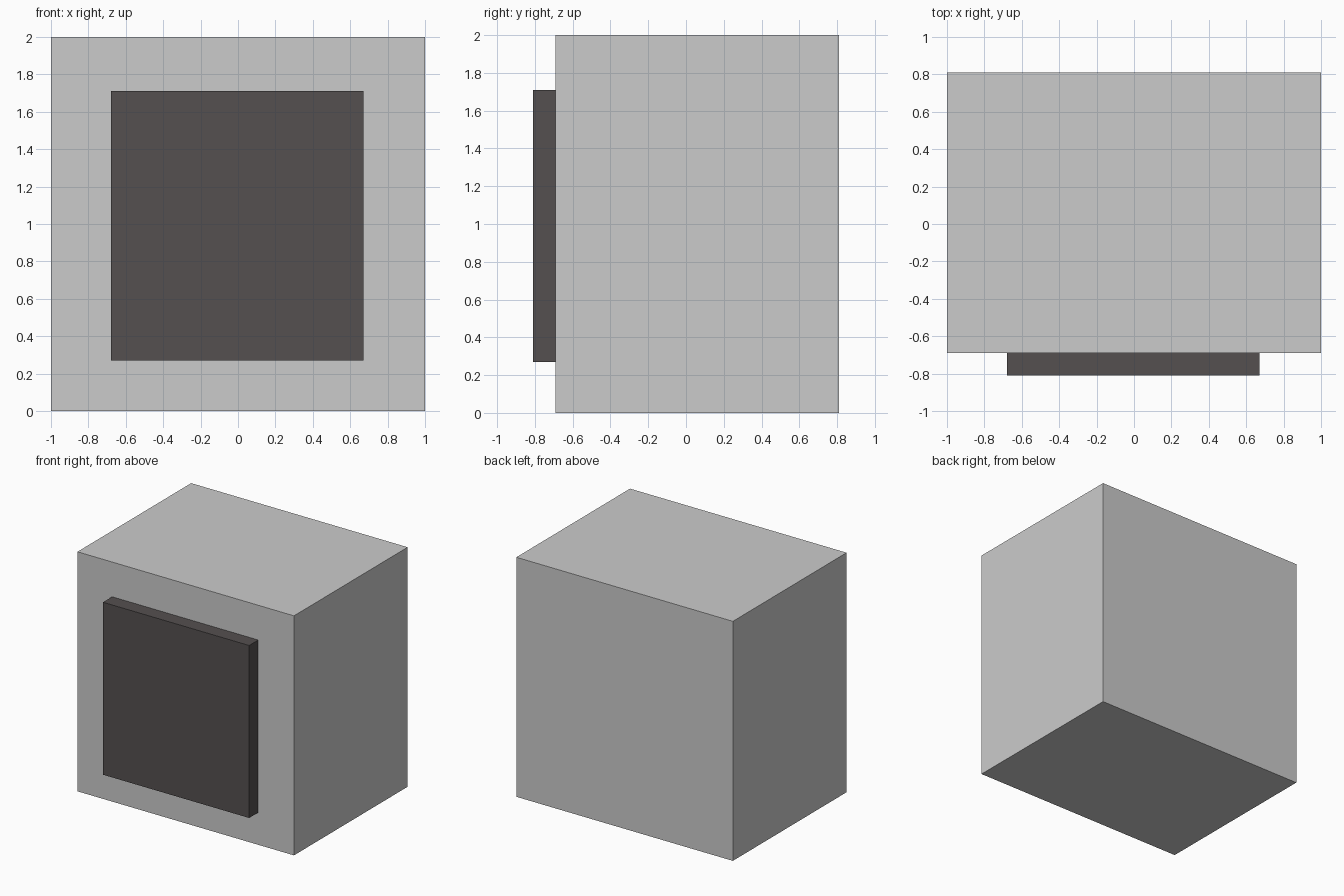
import bpy

if "Cube" in bpy.data.objects:
    bpy.data.objects.remove(bpy.data.objects["Cube"])


def box(name, x, y, z):
    """Add a box spanning the given (min, max) ranges."""
    centre = [(a + b) / 2 for a, b in (x, y, z)]
    bpy.ops.mesh.primitive_cube_add(size=1, location=centre)
    obj = bpy.context.object
    obj.name = name
    obj.scale = [b - a for a, b in (x, y, z)]
    bpy.ops.object.transform_apply(location=False, rotation=False, scale=True)
    return obj


# Main cabinet block
box("body", (-1, 1), (-0.69, 0.81), (0, 2))

# Raised dark panel on the front
panel = box("front_panel", (-0.68, 0.67), (-0.81, -0.69), (0.27, 1.71))
dark = bpy.data.materials.new("dark_panel")
dark.diffuse_color = (0.09, 0.08, 0.08, 1)
dark.use_nodes = True
dark.node_tree.nodes["Principled BSDF"].inputs["Base Color"].default_value = dark.diffuse_color
panel.data.materials.append(dark)
